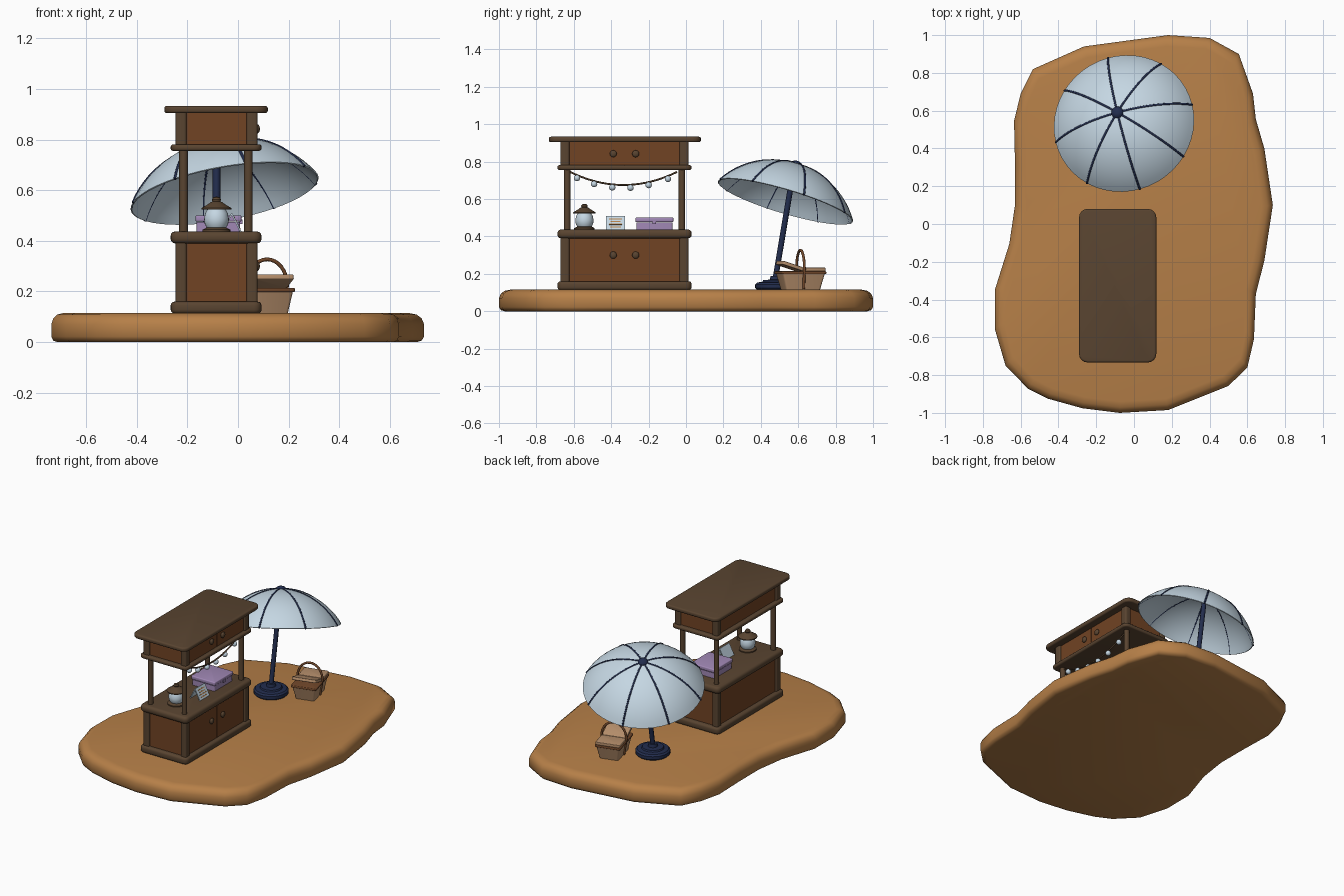
import bpy, bmesh, math
from mathutils import Vector, Matrix

if "Cube" in bpy.data.objects:
    bpy.data.objects.remove(bpy.data.objects["Cube"])


def material(name, rgb):
    m = bpy.data.materials.new(name)
    m.diffuse_color = (*rgb, 1)
    m.use_nodes = True
    m.node_tree.nodes["Principled BSDF"].inputs["Base Color"].default_value = m.diffuse_color
    return m


SAND = material("sand_orange", (0.47, 0.215, 0.065))
DARK = material("dark_wood", (0.10, 0.058, 0.030))
PANEL = material("red_brown_wood", (0.165, 0.056, 0.017))
PALE = material("pale_blue", (0.56, 0.68, 0.77))
NAVY = material("navy", (0.016, 0.026, 0.075))
LILAC = material("lilac", (0.36, 0.25, 0.47))
TAN = material("tan_wicker", (0.47, 0.275, 0.15))
BROWN = material("handle_brown", (0.17, 0.065, 0.024))


def add(name, bm, mat, matrix=None, angle=35):
    bmesh.ops.recalc_face_normals(bm, faces=bm.faces)
    me = bpy.data.meshes.new(name)
    bm.to_mesh(me)
    bm.free()
    me.materials.append(mat)
    for p in me.polygons:
        p.use_smooth = True
    me.set_sharp_from_angle(angle=math.radians(angle))
    ob = bpy.data.objects.new(name, me)
    bpy.context.collection.objects.link(ob)
    if matrix is not None:
        ob.matrix_world = matrix
    return ob


def box(name, x, y, z, mat, corner=0.0, edge=0.0, matrix=None, taper=1.0):
    """Box from (min, max) ranges, with rounded upright corners and softened rims."""
    bm = bmesh.new()
    bmesh.ops.create_cube(bm, size=1)
    cx, cy = sum(x) / 2, sum(y) / 2
    for v in bm.verts:
        k = taper if v.co.z < 0 else 1
        v.co = (cx + v.co.x * (x[1] - x[0]) * k, cy + v.co.y * (y[1] - y[0]) * k,
                z[1] if v.co.z > 0 else z[0])
    if corner:
        up = [e for e in bm.edges if abs(e.verts[0].co.z - e.verts[1].co.z) > 1e-5]
        bmesh.ops.bevel(bm, geom=up, offset=corner, segments=4, profile=0.5, affect='EDGES')
    if edge:
        rim = [e for e in bm.edges if abs(e.verts[0].co.z - e.verts[1].co.z) < 1e-5]
        bmesh.ops.bevel(bm, geom=rim, offset=edge, segments=3, profile=0.5, affect='EDGES')
    return add(name, bm, mat, matrix)


def lathe(name, profile, mat, matrix, segs=24):
    """Revolve (radius, height) points about local z."""
    bm = bmesh.new()
    vs = [bm.verts.new((r, 0, z)) for r, z in profile]
    es = [bm.edges.new(p) for p in zip(vs, vs[1:])]
    bmesh.ops.spin(bm, geom=vs + es, cent=(0, 0, 0), axis=(0, 0, 1),
                   angle=math.tau, steps=segs, use_merge=True)
    bmesh.ops.remove_doubles(bm, verts=bm.verts, dist=1e-5)
    return add(name, bm, mat, matrix)


def ball(name, loc, r, mat, squash=1.0):
    bm = bmesh.new()
    bmesh.ops.create_uvsphere(bm, u_segments=16, v_segments=10, radius=r)
    return add(name, bm, mat, Matrix.Translation(loc) @ Matrix.Diagonal((squash, 1, 1, 1)), 180)


def tube(name, pts, r, mat, matrix=None):
    cu = bpy.data.curves.new(name, 'CURVE')
    cu.dimensions, cu.bevel_depth, cu.bevel_resolution, cu.use_fill_caps = '3D', r, 2, True
    sp = cu.splines.new('POLY')
    sp.points.add(len(pts) - 1)
    for p, co in zip(sp.points, pts):
        p.co = (*co, 1)
    tmp = bpy.data.objects.new(name + "_path", cu)
    bm = bmesh.new()
    me = bpy.data.meshes.new_from_object(tmp)
    bm.from_mesh(me)
    bpy.data.objects.remove(tmp)
    bpy.data.meshes.remove(me)
    bpy.data.curves.remove(cu)
    return add(name, bm, mat, matrix, 50)


T = Matrix.Translation

# Ground slab: irregular outline stacked in rounded rings
outline = [(.18, 1), (.40, .985), (.555, .90), (.63, .69), (.645, .555), (.69, .40), (.735, .10),
           (.69, -.195), (.645, -.37), (.635, -.61), (.60, -.76), (.50, -.857), (.18, -.985),
           (-.075, -1), (-.275, -.975), (-.455, -.925), (-.56, -.873), (-.68, -.75),
           (-.737, -.555), (-.737, -.35), (-.66, -.105), (-.63, .10), (-.63, .32),
           (-.635, .545), (-.60, .69), (-.535, .82), (-.265, .94)]
bm = bmesh.new()
rings = []
for inset, z in [(.03, 0), (.01, .006), (0, .022), (0, .07), (.01, .094), (.03, .109), (.06, .115)]:
    ring = []
    for p in outline:
        v = Vector(p)
        v *= 1 - inset / v.length
        ring.append(bm.verts.new((v.x, v.y, z)))
    rings.append(ring)
for a, b in zip(rings, rings[1:]):
    for i in range(len(a)):
        j = (i + 1) % len(a)
        bm.faces.new((a[i], a[j], b[j], b[i]))
bm.faces.new(rings[0])
bm.faces.new(rings[-1])
add("ground_slab", bm, SAND, angle=50)

# Stall slabs
RX, RY = (-.266, .093), (-.687, .03)
box("stall_base", RX, RY, (.113, .16), DARK, .03, .015)
box("stall_counter", RX, RY, (.39, .437), DARK, .03, .018)
box("canopy_shelf", RX, RY, (.755, .781), DARK, .03, .010)
box("stall_roof", (-.291, .118), (-.733, .08), (.904, .933), DARK, .045, .010)

# Stall cabinets: panelled core, corner pillars, pair of doors with knobs
for part, z0, z1, kz in [("cabinet", .155, .395, .30), ("header", .775, .908, .842)]:
    box(part + "_core", (-.236, .062), (-.66, .003), (z0, z1), PANEL)
    for i, x in enumerate([(-.246, -.203), (.034, .077)]):
        for j, y in enumerate([(-.672, -.624), (-.035, .013)]):
            box(f"{part}_pillar_{i}{j}", x, y, (z0, z1), DARK, .010)
    for i, y in enumerate([(-.622, -.332), (-.326, -.037)]):
        box(f"{part}_door_{i}", (.055, .069), y, (z0 + .008, z1 - .008), PANEL)
        ball(f"{part}_knob_{i}", (.075, -.389 + .12 * i, kz), .019, DARK, .6)

# Posts holding up the roof
for i, x in enumerate((-.215, .041)):
    for j, y in enumerate((-.635, -.022)):
        lathe(f"stall_post_{i}{j}", [(0, .43), (.017, .43), (.017, .76), (0, .76)], DARK, T((x, y, 0)), 16)


# Hanging lights on a sagging cord
def sag(t):
    return (.041, -.62 + .572 * t, .745 - .28 * t * (1 - t))


tube("light_cord", [sag(i / 20) for i in range(21)], .005, DARK)
for i, t in enumerate((.065, .225, .395, .565, .735, .915)):
    x, y, z = sag(t)
    ball(f"light_bulb_{i}", (x, y, z - .016), .017, PALE)

# Lantern on the counter
L = T((-.085, -.543, .435))
lathe("lantern_foot", [(0, 0), (.055, 0), (.055, .009), (.04, .017), (0, .017)], DARK, L)
lathe("lantern_glass", [(0, .012), (.036, .014), (.046, .03), (.049, .052), (.044, .075), (.034, .092), (0, .094)], PALE, L)
lathe("lantern_hat", [(0, .088), (.06, .088), (.06, .094), (.036, .108), (.022, .118), (.016, .12),
                      (.018, .128), (.012, .137), (0, .14)], DARK, L)

# Folded tent card with plain stripes
for s in (1, -1):
    lean = T((-.025, -.377, .435)) @ Matrix.Scale(s, 4, (1, 0, 0)) @ T((.04, 0, 0)) @ Matrix.Rotation(math.radians(-27), 4, 'Y')
    side = "front" if s > 0 else "back"
    box("card_" + side, (-.006, 0), (-.052, .052), (0, .083), PALE, matrix=lean)
    if s > 0:
        for k, w in enumerate((.03, .036, .026, .034)):
            box(f"card_stripe_{k}", (-.001, .002), (-w, w), (.014 + .016 * k, .02 + .016 * k), SAND, matrix=lean)

# Lilac box with lid and latch
box("cash_box_body", (-.163, .008), (-.265, -.072), (.435, .474), LILAC, .008)
box("cash_box_lid", (-.168, .014), (-.27, -.067), (.476, .501), LILAC, .010, .006)
box("cash_box_latch", (.006, .018), (-.18, -.16), (.466, .484), LILAC)

# Parasol foot and leaning pole
lathe("parasol_foot", [(0, 0), (.098, 0), (.108, .01), (.108, .03), (.098, .04), (.07, .043), (.066, .053),
                       (.03, .055), (.026, .075), (0, .075)], NAVY, T((-.085, .478, .114)), 32)
tube("parasol_pole", [(-.085, .474, .15), (-.085, .580, .785)], .015, NAVY)

# Parasol canopy: tilted spherical cap with eight ribs
n = Vector((-.17, .28, .944)).normalized()
R, H = .443, .21
T_MAX = math.acos(1 - H / R)
apex = Vector((-.053, .532, .588)) + n * H
M = T(apex) @ n.to_track_quat('Z', 'Y').to_matrix().to_4x4()
frame = Vector((0, 0, 1)).rotation_difference(n).to_matrix().to_4x4()
M = T(apex) @ frame
arc = [T_MAX * i / 14 for i in range(15)]
cap = [(R * math.sin(t), R * math.cos(t) - R) for t in arc]
under = [((R - .006) * math.sin(t), (R - .006) * math.cos(t) - R) for t in reversed(arc)]
lathe("parasol_canopy", cap + under, PALE, M, 48)
for k in range(8):
    a = math.radians(14.5 + 45 * k)
    tube(f"parasol_rib_{k}", [(r * math.cos(a), r * math.sin(a), z - .002) for r, z in cap], .006, NAVY, M)
lathe("parasol_cap", [(0, -.02), (.03, -.012), (.032, 0), (.026, .01), (.014, .016), (0, .018)], NAVY, M)

# Picnic basket, turned slightly
B = T((.115, .612, .115)) @ Matrix.Rotation(math.radians(15), 4, 'Z')
box("basket_body", (-.078, .078), (-.118, .118), (0, .09), TAN, .012, matrix=B, taper=.8)
box("basket_rim", (-.084, .084), (-.124, .124), (.083, .099), BROWN, .014, .005, matrix=B)
box("basket_lid_closed", (-.08, .08), (.004, .12), (.098, .118), TAN, .01, .004, matrix=B)
flap = B @ T((0, -.004, .098)) @ Matrix.Rotation(math.radians(-18), 4, 'X')
box("basket_lid_open", (-.08, .08), (-.12, 0), (0, .02), TAN, .01, .004, matrix=flap)
arch = [(.082 * math.cos(math.pi * i / 16), 0, .11 + .102 * math.sin(math.pi * i / 16)) for i in range(17)]
tube("basket_handle", [(.066, 0, .004)] + arch + [(-.066, 0, .004)], .0075, BROWN, B)
